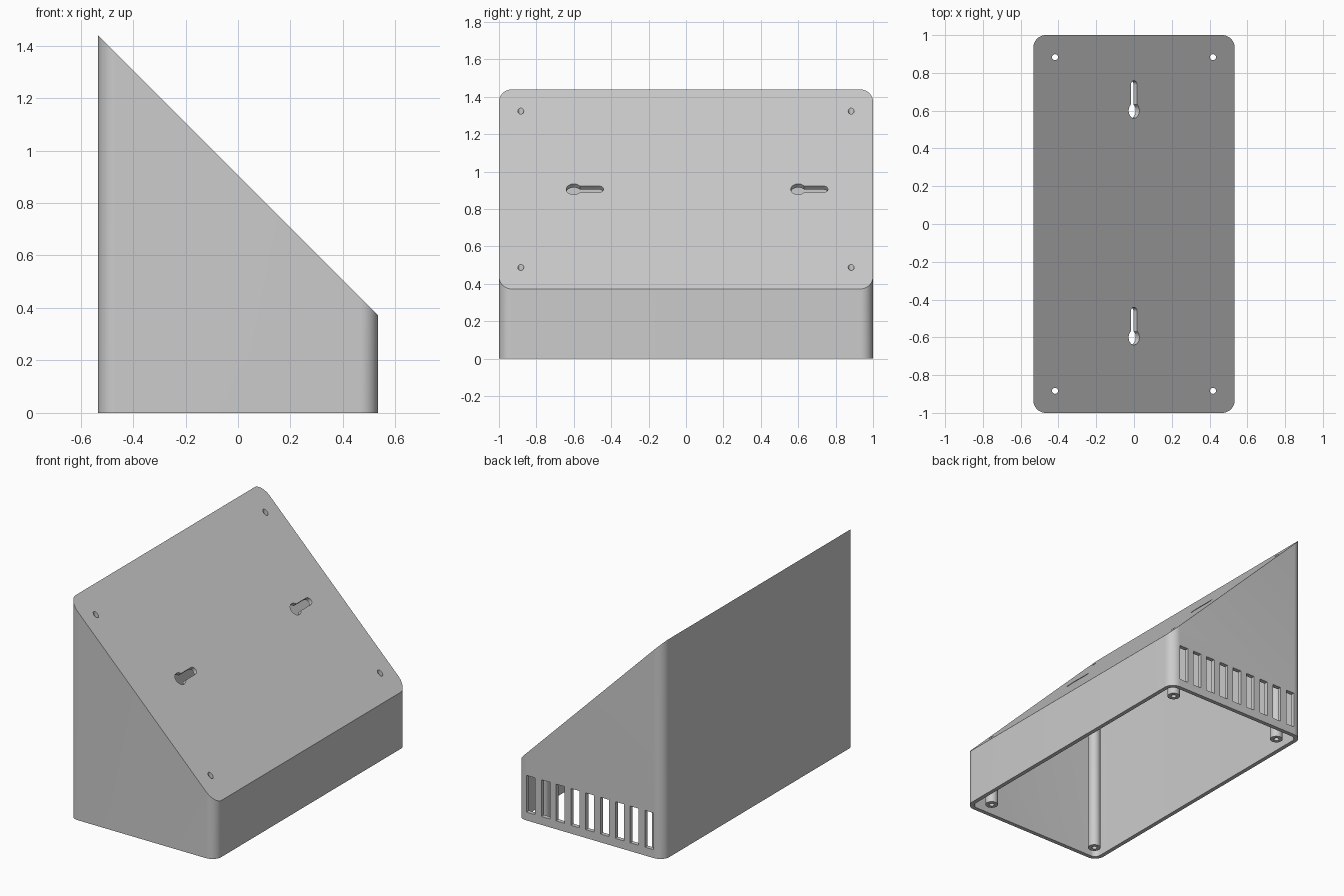
import bpy, bmesh, math
from mathutils import Matrix, Vector

cube = bpy.data.objects.get("Cube")
if cube:
    bpy.data.objects.remove(cube, do_unlink=True)

HALF_X, HALF_Y, RADIUS, WALL = 0.533, 1.0, 0.067, 0.027
SLOPE_Z = 0.906            # height of the 45 degree face at x = 0
POST_X, POST_Y = 0.418, 0.883

grey = bpy.data.materials.new("light grey plastic")
grey.use_nodes = True
colour = (0.6, 0.6, 0.6, 1)
grey.diffuse_color = colour
grey.node_tree.nodes["Principled BSDF"].inputs["Base Color"].default_value = colour


def arc(cx, cy, r, start, end, steps):
    """Points along an arc, angles in degrees."""
    angles = [math.radians(start + (end - start) * i / steps) for i in range(steps + 1)]
    return [(cx + r * math.cos(a), cy + r * math.sin(a)) for a in angles]


def rounded_rect(hx, hy, r):
    corners = [(1, 1, 0), (-1, 1, 90), (-1, -1, 180), (1, -1, 270)]
    return [p for sx, sy, a in corners
            for p in arc(sx * (hx - r), sy * (hy - r), r, a, a + 90, 12)]


def circle(cx, cy, r, steps=32):
    return arc(cx, cy, r, 0, 360, steps)[:-1]


def prism(name, outline, bottom, top, matrix=Matrix()):
    """Extrude an outline from a flat bottom to a top given by a function of x."""
    bm = bmesh.new()
    low = [bm.verts.new((x, y, bottom)) for x, y in outline]
    high = [bm.verts.new((x, y, top(x))) for x, y in outline]
    bm.faces.new(low[::-1])
    bm.faces.new(high)
    n = len(low)
    for i in range(n):
        j = (i + 1) % n
        bm.faces.new((low[i], low[j], high[j], high[i]))
    bm.transform(matrix)
    mesh = bpy.data.meshes.new(name)
    bm.to_mesh(mesh)
    bm.free()
    mesh.materials.append(grey)
    obj = bpy.data.objects.new(name, mesh)
    bpy.context.collection.objects.link(obj)
    return obj


def combine(target, tool, operation):
    """Apply a boolean and discard the tool."""
    mod = target.modifiers.new("cut", 'BOOLEAN')
    mod.operation, mod.solver, mod.object = operation, 'EXACT', tool
    bpy.context.view_layer.objects.active = target
    bpy.ops.object.modifier_apply(modifier=mod.name)
    bpy.data.objects.remove(tool, do_unlink=True)


def slope(drop=0):
    return lambda x: SLOPE_Z - drop - x


# Hollow sloped shell, open underneath
shell = prism("sloped_enclosure", rounded_rect(HALF_X, HALF_Y, RADIUS), 0, slope())
cavity = prism("cavity", rounded_rect(HALF_X - WALL, HALF_Y - WALL, RADIUS - WALL),
               -0.1, slope(WALL * math.sqrt(2)))
combine(shell, cavity, 'DIFFERENCE')

# Screw posts with through holes
for sx in (-1, 1):
    for sy in (-1, 1):
        x, y = sx * POST_X, sy * POST_Y
        combine(shell, prism("post", circle(x, y, 0.039), 0, slope(WALL * 0.7)), 'UNION')
        combine(shell, prism("screw_hole", circle(x, y, 0.016, 24), -0.1, lambda x: 2), 'DIFFERENCE')

# Keyhole slots cut square to the sloped face
spread = math.degrees(math.asin(0.024 / 0.04))
keyhole = (arc(0, 0, 0.04, 90 + spread, 450 - spread, 28)
           + arc(0, 0.135, 0.024, 0, 180, 14))
for y in (-0.6, 0.6):
    place = Matrix.Translation(Vector((0, y, SLOPE_Z))) @ Matrix.Rotation(math.radians(45), 4, 'Y')
    combine(shell, prism("keyhole", keyhole, -0.1, lambda x: 0.1, place), 'DIFFERENCE')

# Row of vents through the back wall
for i in range(9):
    x = (i - 4) * 0.108
    slot = [(x + sx * 0.031, HALF_Y + sy * 0.06)
            for sx, sy in ((-1, -1), (1, -1), (1, 1), (-1, 1))]
    combine(shell, prism("vent", slot, 0.055, lambda x: 0.297), 'DIFFERENCE')

# Smooth rounded corners, crisp edges
bpy.ops.object.select_all(action='DESELECT')
shell.select_set(True)
bpy.context.view_layer.objects.active = shell
bpy.ops.object.shade_smooth_by_angle(angle=math.radians(30))
